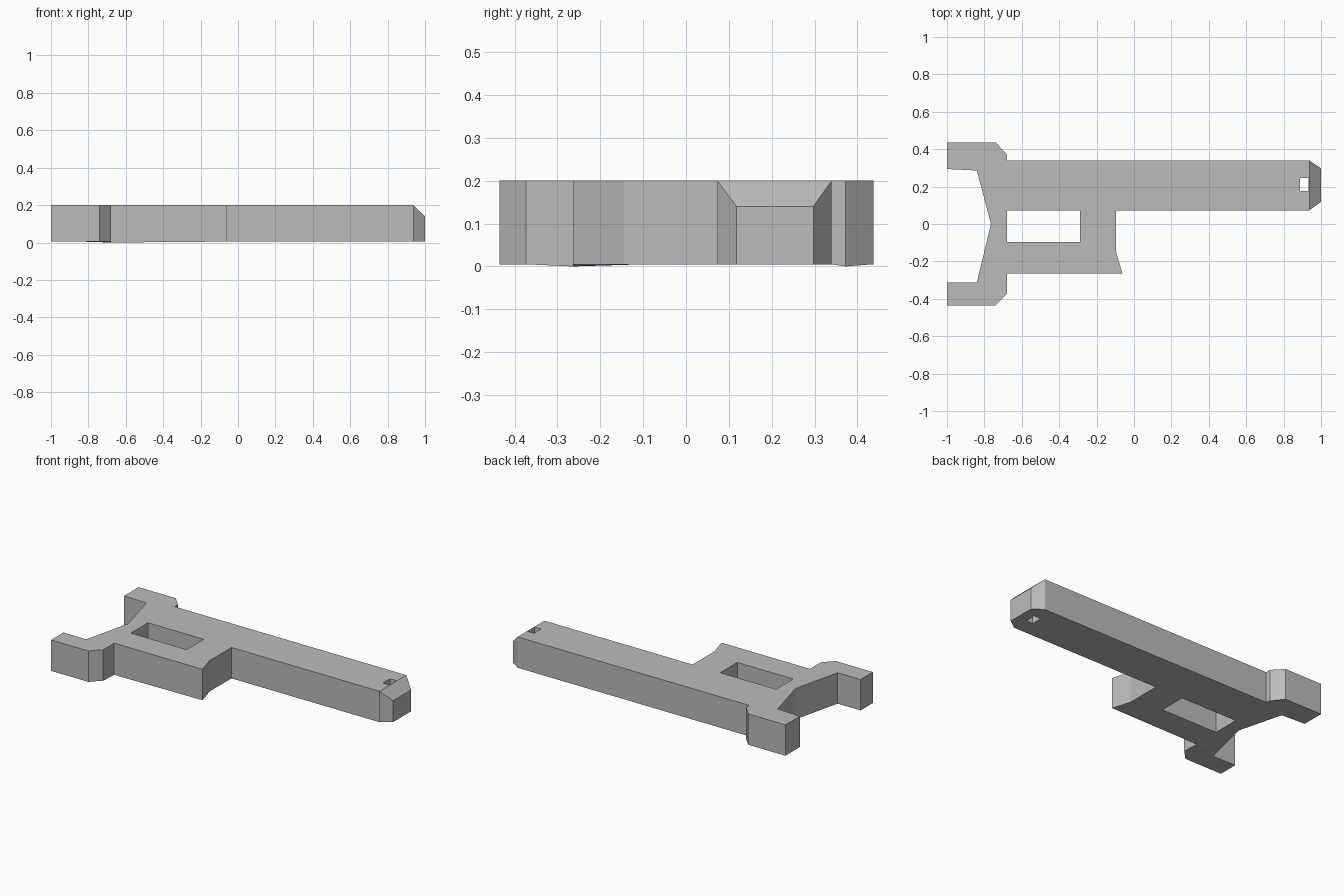
import bpy, bmesh
from mathutils import Vector

cube = bpy.data.objects.get("Cube")
if cube:
    bpy.data.objects.remove(cube, do_unlink=True)

BOTTOM, TOP = 0.005, 0.2

# One flat grey for the whole piece
grey = bpy.data.materials.new("plain grey")
grey.use_nodes = True
colour = (0.5, 0.5, 0.5, 1)
grey.diffuse_color = colour
grey.node_tree.nodes["Principled BSDF"].inputs["Base Color"].default_value = colour


def rectangle(x0, x1, y0, y1):
    return [(x0, y0), (x1, y0), (x1, y1), (x0, y1)]


# Shaft, forked bow and hooked spur in one outline
outline = [
    (-1, 0.437), (-0.74, 0.437), (-0.68, 0.372), (-0.68, 0.34),
    (0.937, 0.34), (1, 0.297), (1, 0.118), (0.937, 0.073),
    (-0.097, 0.073), (-0.097, -0.145), (-0.062, -0.264), (-0.68, -0.264),
    (-0.68, -0.373), (-0.74, -0.435), (-1, -0.435), (-1, -0.312),
    (-0.84, -0.312), (-0.765, 0), (-0.84, 0.286), (-1, 0.294),
]
window = rectangle(-0.68, -0.29, -0.097, 0.073)
tip_hole = rectangle(0.888, 0.934, 0.176, 0.246)

bm = bmesh.new()
edges = []
for loop in (outline, window, tip_hole):
    verts = [bm.verts.new((x, y, BOTTOM)) for x, y in loop]
    edges += [bm.edges.new((a, b)) for a, b in zip(verts, verts[1:] + verts[:1])]
bmesh.ops.triangle_fill(bm, edges=edges, use_beauty=True, normal=(0, 0, 1))

# Thicken the plate
extruded = bmesh.ops.extrude_face_region(bm, geom=bm.faces[:])["geom"]
raised = [g for g in extruded if isinstance(g, bmesh.types.BMVert)]
bmesh.ops.translate(bm, verts=raised, vec=(0, 0, TOP - BOTTOM))
bmesh.ops.recalc_face_normals(bm, faces=bm.faces[:])

# Sloped top at the end of the shaft
cut = bmesh.ops.bisect_plane(
    bm, geom=bm.verts[:] + bm.edges[:] + bm.faces[:], dist=1e-5,
    plane_co=(0.937, 0, TOP), plane_no=Vector((0.06, 0, 0.063)).normalized(),
    clear_outer=True)
bmesh.ops.holes_fill(bm, edges=[e for e in bm.edges if e.is_boundary], sides=0)

# Slight sag under the two inner corners of the fork
for v in bm.verts:
    if v.co.z < 0.01 and abs(v.co.x + 0.68) < 0.001 and (v.co.y > 0.35 or -0.3 < v.co.y < -0.2):
        v.co.z = 0
bmesh.ops.recalc_face_normals(bm, faces=bm.faces[:])

mesh = bpy.data.meshes.new("key_body")
bm.to_mesh(mesh)
bm.free()
mesh.materials.append(grey)
body = bpy.data.objects.new("key_body", mesh)
bpy.context.collection.objects.link(body)
